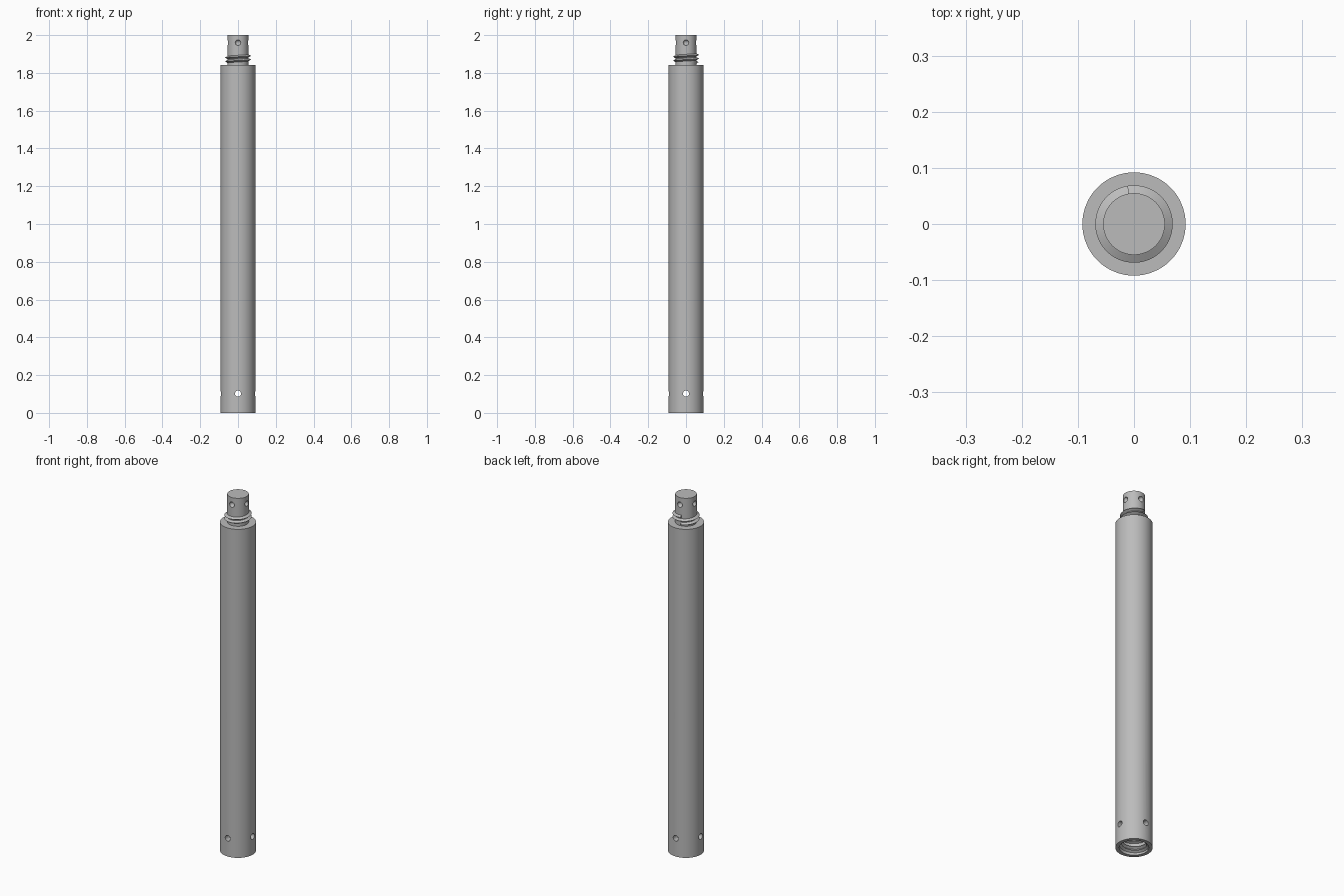
import bpy, bmesh, math
from mathutils import Matrix, Vector

cube = bpy.data.objects.get("Cube")
if cube:
    bpy.data.objects.remove(cube, do_unlink=True)

SEGMENTS = 64
HEIGHT, SHOULDER = 2.0, 1.843
BODY_R, NECK_R, THREAD_R = 0.092, 0.055, 0.069
BORE_R, RECESS_R = 0.058, 0.073

steel = bpy.data.materials.new("grey_steel")
steel.use_nodes = True
grey = (0.5, 0.5, 0.5, 1)
steel.diffuse_color = grey
steel.node_tree.nodes["Principled BSDF"].inputs["Base Color"].default_value = grey


def make_object(name, bm):
    bmesh.ops.recalc_face_normals(bm, faces=bm.faces)
    mesh = bpy.data.meshes.new(name)
    bm.to_mesh(mesh)
    bm.free()
    mesh.materials.append(steel)
    obj = bpy.data.objects.new(name, mesh)
    bpy.context.collection.objects.link(obj)
    return obj


def lathe(name, profile):
    """Spin a (radius, height) profile around the z axis."""
    bm = bmesh.new()
    verts = [bm.verts.new((r, 0, z)) for r, z in profile]
    edges = [bm.edges.new(pair) for pair in zip(verts, verts[1:])]
    bmesh.ops.spin(bm, geom=verts + edges, cent=(0, 0, 0), axis=(0, 0, 1),
                   angle=math.tau, steps=SEGMENTS, use_duplicate=False)
    bmesh.ops.remove_doubles(bm, verts=bm.verts, dist=1e-5)
    return make_object(name, bm)


def thread(name, root, crest, start, pitch, turns, half):
    """Sweep a V-shaped section along a right-handed helix."""
    bm = bmesh.new()
    rings = []
    for i in range(int(turns * SEGMENTS) + 1):
        turn = i / SEGMENTS
        a = math.tau * turn + math.radians(100)
        z = start + pitch * turn
        rings.append([bm.verts.new((r * math.cos(a), r * math.sin(a), z + dz))
                      for r, dz in ((root, -half), (crest, 0), (root, half))])
    for low, high in zip(rings, rings[1:]):
        for k in range(3):
            n = (k + 1) % 3
            bm.faces.new((low[k], low[n], high[n], high[k]))
    bm.faces.new(rings[0])
    bm.faces.new(rings[-1])
    return make_object(name, bm)


def cut(target, cutter):
    cutter.hide_render = True
    mod = target.modifiers.new("holes", "BOOLEAN")
    mod.operation = "DIFFERENCE"
    mod.solver = "EXACT"
    mod.object = cutter
    bpy.context.view_layer.objects.active = target
    bpy.ops.object.modifier_apply(modifier=mod.name)
    bpy.data.objects.remove(cutter, do_unlink=True)


# Tube body with a stepped socket in its base
body = lathe("tube_body", [
    (0, 0.165), (BORE_R, 0.165), (BORE_R, 0.07), (RECESS_R, 0.065),
    (RECESS_R, 0), (BODY_R, 0), (BODY_R, SHOULDER), (0, SHOULDER)])

# Neck plug on the shoulder
neck = lathe("neck_plug", [
    (0, SHOULDER - 0.01), (NECK_R, SHOULDER - 0.01), (NECK_R, HEIGHT), (0, HEIGHT)])

# Four round holes through the socket wall
bm = bmesh.new()
for i in range(4):
    a = i * math.pi / 2
    direction = Vector((math.cos(a), math.sin(a), 0))
    place = (Matrix.Translation(direction * 0.08 + Vector((0, 0, 0.102)))
             @ direction.to_track_quat("Z", "Y").to_matrix().to_4x4())
    bmesh.ops.create_cone(bm, cap_ends=True, segments=24, radius1=0.016,
                          radius2=0.016, depth=0.08, matrix=place)
cut(body, make_object("hole_cutter", bm))

# Four rounded detents around the neck
bm = bmesh.new()
for i in range(4):
    a = i * math.pi / 2
    place = Matrix.Translation((NECK_R * math.cos(a), NECK_R * math.sin(a), 1.96))
    bmesh.ops.create_uvsphere(bm, u_segments=24, v_segments=12,
                              radius=0.015, matrix=place)
cut(neck, make_object("detent_cutter", bm))

# Matching outer and inner threads
outer = thread("neck_thread", NECK_R - 0.002, THREAD_R, 1.856, 0.02, 2.0, 0.009)
inner = thread("socket_thread", RECESS_R + 0.002, BORE_R + 0.002, 0.014, 0.02, 2.0, 0.009)

# Smooth curved walls while keeping crisp rims
bpy.ops.object.select_all(action="DESELECT")
for obj in (body, neck, outer, inner):
    obj.select_set(True)
bpy.context.view_layer.objects.active = body
bpy.ops.object.shade_smooth_by_angle(angle=math.radians(30))
